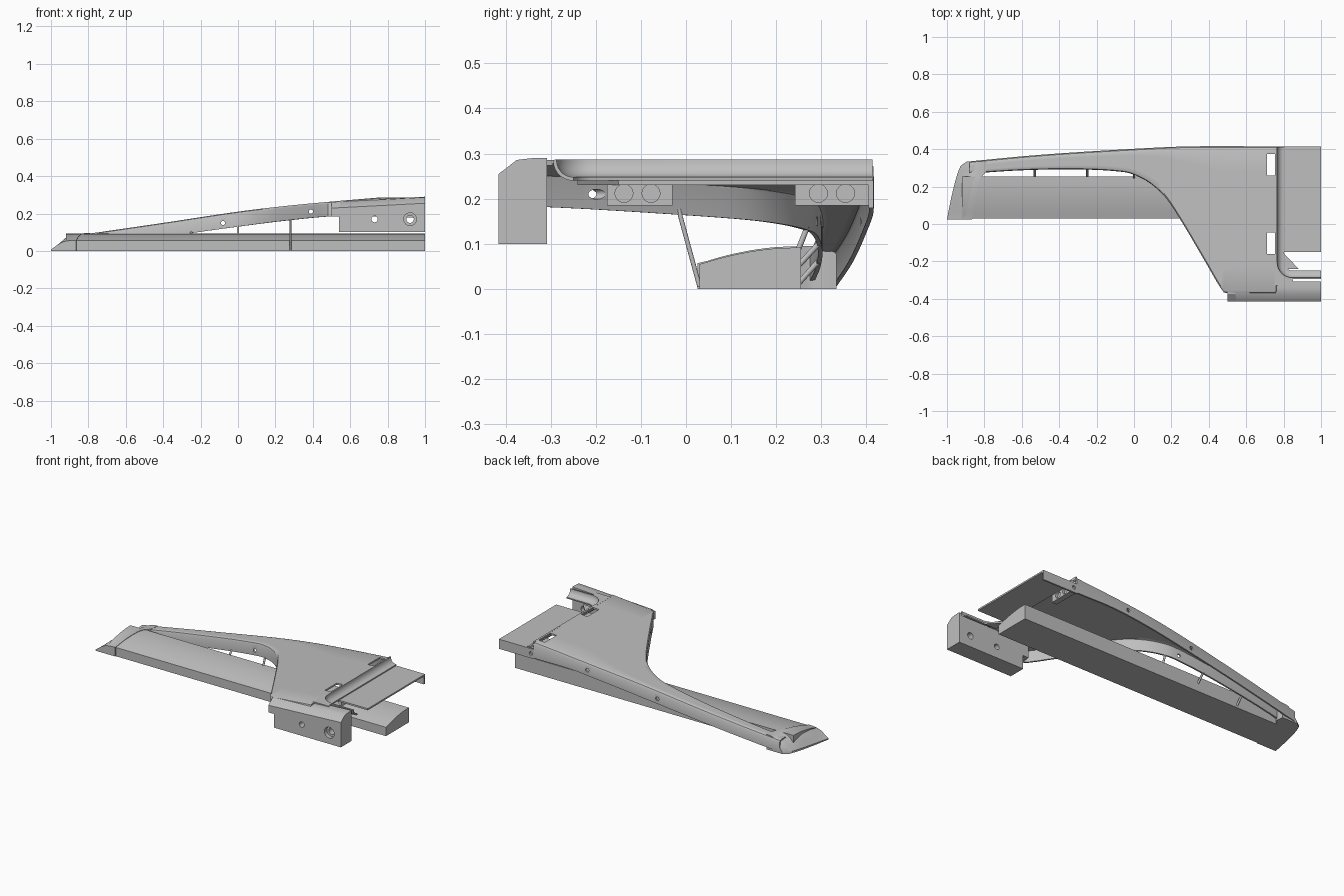
import bpy, bmesh, math
from mathutils import Vector

old = bpy.data.objects.get("Cube")
if old:
    bpy.data.objects.remove(old, do_unlink=True)

grey = bpy.data.materials.new("plain_grey")
grey.use_nodes = True
colour = (0.52, 0.52, 0.52, 1)
grey.diffuse_color = colour
grey.node_tree.nodes["Principled BSDF"].inputs["Base Color"].default_value = colour


def curve(keys, x):
    """Smooth interpolation through (x, value) keys."""
    if x <= keys[0][0]:
        return keys[0][1]
    if x >= keys[-1][0]:
        return keys[-1][1]
    n = len(keys)

    def slope(k):
        a, b = keys[max(k - 1, 0)], keys[min(k + 1, n - 1)]
        return (b[1] - a[1]) / (b[0] - a[0])
    for k in range(n - 1):
        (x0, v0), (x1, v1) = keys[k], keys[k + 1]
        if x <= x1:
            h = x1 - x0
            t = (x - x0) / h
            return ((1 + 2 * t) * (1 - t) ** 2 * v0 + t * (1 - t) ** 2 * h * slope(k)
                    + t * t * (3 - 2 * t) * v1 + t * t * (t - 1) * h * slope(k + 1))


def finish(name, bm, recalc=True):
    if recalc:
        bmesh.ops.recalc_face_normals(bm, faces=bm.faces)
    mesh = bpy.data.meshes.new(name)
    bm.to_mesh(mesh)
    bm.free()
    mesh.materials.append(grey)
    ob = bpy.data.objects.new(name, mesh)
    bpy.context.collection.objects.link(ob)
    return ob


def select(ob):
    bpy.ops.object.select_all(action='DESELECT')
    ob.select_set(True)
    bpy.context.view_layer.objects.active = ob


def smooth(ob):
    select(ob)
    bpy.ops.object.shade_smooth_by_angle(angle=math.radians(32))


def loft(name, rows, closed=False, thickness=0):
    """Skin a list of rows; closed rows become a capped solid."""
    bm = bmesh.new()
    grid = [[bm.verts.new(p) for p in row] for row in rows]
    m = len(grid[0])
    for a, b in zip(grid, grid[1:]):
        for j in range(m if closed else m - 1):
            k = (j + 1) % m
            bm.faces.new((a[j], b[j], b[k], a[k]))
    if closed:
        bm.faces.new(grid[0])
        bm.faces.new(grid[-1])
    ob = finish(name, bm, closed)
    if thickness:
        mod = ob.modifiers.new("wall", 'SOLIDIFY')
        mod.thickness = thickness
        mod.offset = -1
        select(ob)
        bpy.ops.object.modifier_apply(modifier=mod.name)
    return ob


def plate(name, outline, z0, z1):
    return loft(name, [[(x, y, z) for x, y in outline] for z in (z0, z1)], True)


def block(name, x0, x1, y0, y1, z0, z1):
    return plate(name, [(x0, y0), (x1, y0), (x1, y1), (x0, y1)], z0, z1)


def rod(name, a, b, r, sides=16):
    a, b = Vector(a), Vector(b)
    q = (b - a).to_track_quat('Z', 'Y')
    ring = [Vector((math.cos(t), math.sin(t), 0)) * r
            for t in (2 * math.pi * k / sides for k in range(sides))]
    return loft(name, [[p + q @ v for v in ring] for p in (a, b)], True)


def cut(ob, cutters):
    for c in cutters:
        mod = ob.modifiers.new("cut", 'BOOLEAN')
        mod.operation = 'DIFFERENCE'
        mod.solver = 'EXACT'
        mod.object = c
        select(ob)
        bpy.ops.object.modifier_apply(modifier=mod.name)
        bpy.data.objects.remove(c, do_unlink=True)


# Main curves of the hollow shell
top = [(-0.93, 0.075), (-0.8, 0.092), (-0.4, 0.15), (0, 0.21), (0.25, 0.24), (0.5, 0.264), (0.76, 0.286)]
bottom = [(-0.93, 0), (-0.5, 0.06), (0, 0.13), (0.25, 0.162), (0.5, 0.185), (0.76, 0.185)]
back = [(-0.93, 0.33), (-0.5, 0.37), (0, 0.402), (0.3, 0.415), (0.76, 0.415)]
front = [(-0.87, 0.27), (-0.6, 0.287), (-0.3, 0.292), (-0.05, 0.277), (0.03, 0.25), (0.1, 0.207),
         (0.17, 0.14), (0.25, 0.02), (0.38, -0.2), (0.475, -0.36), (0.5, -0.37)]

# Shell: arm, sweeping inner edge and wide deck
rows = []
for i in range(83):
    x = -0.88 + 1.64 * i / 82
    f, b, z, low = (curve(c, x) for c in (front, back, top, bottom))
    row = [(x, f, low), (x, f, z - 0.012), (x, f + 0.004, z - 0.004), (x, f + 0.012, z)]
    row += [(x, f + 0.012 + (b - f - 0.03) * t / 6, z) for t in range(1, 7)]
    row += [(x, b - 0.006, z - 0.005), (x, b, z - 0.015), (x, b, low)]
    rows.append(row)
shell = loft("shell", rows, thickness=0.01)
slots = [block("slot_cutter", 0.712, 0.754, y, y + 0.115, 0.2, 0.35) for y in (-0.16, 0.26)]
bores = [rod("bore_cutter", (x, -0.3, z), (x, 0.5, z), 0.011) for x, z in ((0.39, 0.21), (-0.08, 0.15))]
cut(shell, slots + bores)
smooth(shell)

# Concave lip stepping down from the deck to the panel
path = [((0.757, 0.413), (1, 0)), ((0.757, -0.2), (1, 0))]
for k in range(1, 9):
    t = math.pi / 2 * k / 8
    path.append(((0.847 - 0.09 * math.cos(t), -0.205 - 0.09 * math.sin(t)), (math.cos(t), math.sin(t))))
path.append(((1, -0.295), (0, 1)))
rows = []
for (x, y), (nx, ny) in path:
    row = []
    for k in range(8):
        t = math.pi / 2 * k / 7
        d = 0.045 * (1 - math.cos(t))
        row.append((x + nx * d, y + ny * d, 0.286 - 0.046 * math.sin(t)))
    rows.append(row[::-1])
lip = loft("lip", rows[::-1], thickness=-0.008)
smooth(lip)
corner = [p for p, n in path[1:-1]] + [(0.86, -0.33), (0.75, -0.33), (0.75, -0.2)]
plate("lip_corner", corner, 0.274, 0.286)

# Lowered panel with its back wall and corner web
block("panel", 0.795, 1, -0.15, 0.415, 0.23, 0.24)
plate("corner_web", [(0.795, -0.15), (0.795, -0.24), (0.88, -0.24)], 0.23, 0.24)
wall = block("back_wall", 0.755, 1, 0.404, 0.415, 0.18, 0.24)
cut(wall, [rod("bore_cutter", (0.78, 0.35, 0.21), (0.78, 0.5, 0.21), 0.011)])

# Connector blocks with paired round recesses
for label, y0, y1 in (("front", -0.175, -0.03), ("back", 0.242, 0.405)):
    conn = block(label + "_connector", 0.76, 0.795, y0, y1, 0.185, 0.236)
    mid = (y0 + y1) / 2 - (0.005 if label == "front" else 0)
    cut(conn, [rod("recess_cutter", (0.78, mid + s * 0.03, 0.212), (0.85, mid + s * 0.03, 0.212), 0.02)
               for s in (-1, 1)])

# Chamfered front box with a short overhang at its left end


def box_row(x, low):
    z = 0.264 + 0.026 * (x - 0.5) / 0.5
    return [(x, -0.415, low), (x, -0.415, z - 0.035), (x, -0.375, z - 0.004),
            (x, -0.34, z), (x, -0.308, z), (x, -0.308, low)]


loft("box_overhang", [box_row(0.5, 0.185), box_row(0.545, 0.185)], True)
box = loft("front_box", [box_row(x, 0.1) for x in (0.54, 1)], True)
cut(box, [rod("bore_cutter", (x, -0.5, 0.17), (x, -0.2, 0.17), r, 24)
          for x, r in ((0.73, 0.017), (0.92, 0.02))]
    + [rod("bore_cutter", (0.92, -0.5, 0.17), (0.92, -0.39, 0.17), 0.034, 24)])
smooth(box)

# Long lower slab with a cambered top
camber = [(0.03, 0.055), (0.09, 0.072), (0.15, 0.084), (0.2, 0.09), (0.255, 0.092)]
slab_ys = [0.03 + 0.225 * k / 10 for k in range(11)]
section = [(0.255, 0), (0.03, 0)] + [(y, curve(camber, y)) for y in slab_ys]
slab = loft("lower_slab", [[(x, y, z) for y, z in section] for x in (-0.92, 1)], True)
smooth(slab)

# Solid end cap sloping down to the left tip
left = [(0.025, -1), (0.15, -0.975), (0.25, -0.95), (0.3, -0.932), (0.322, -0.918), (0.333, -0.895)]
right = [(0.025, -0.865), (0.15, -0.845), (0.24, -0.825), (0.28, -0.79), (0.333, -0.79)]
rise = [(0, 0.12), (0.18, 0.45), (0.4, 0.8), (0.6, 0.95), (0.8, 1), (1, 1.02)]
rows = []
for k in range(15):
    y = 0.025 + 0.308 * k / 14
    a, b = curve(left, y), curve(right, y)
    height = curve(camber, y) + 0.001
    rows.append([(b, y, 0), (a, y, 0)] + [(a + (b - a) * u, y, height * v) for u, v in rise])
cap = loft("end_cap", rows, True)
smooth(cap)

# Thin struts between slab and shell
for k, x in enumerate((0, -0.25, -0.53)):
    low = curve(bottom, x)
    smooth(rod("strut_%d" % (k + 1), (x, 0.248, low - 0.045), (x, curve(front, x) + 0.006, low + 0.008), 0.006))
smooth(rod("front_strut", (0.28, 0.03, 0.005), (0.28, -0.017, 0.178), 0.005))
